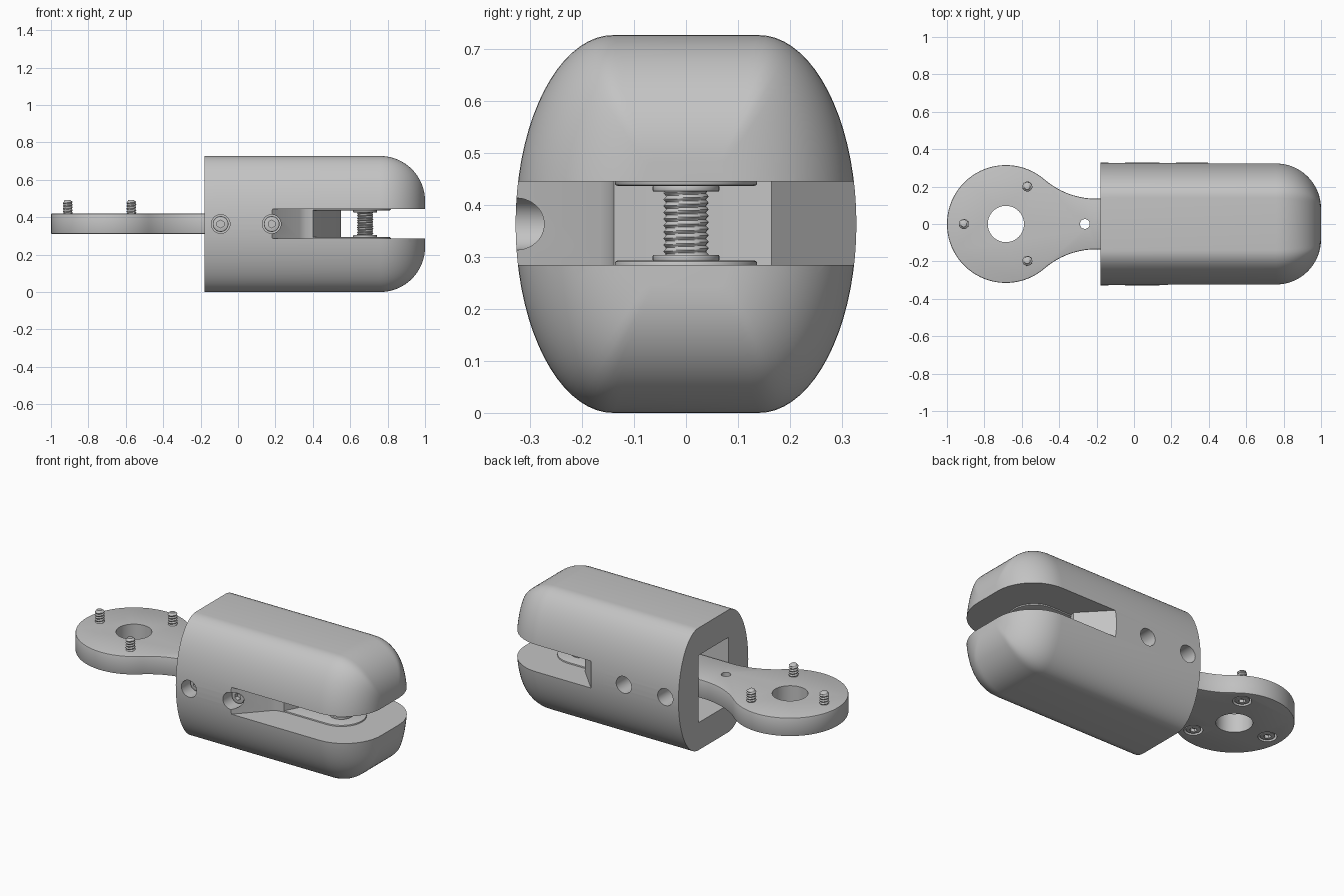
import bpy, bmesh, math
from mathutils import Matrix, Vector

if "Cube" in bpy.data.objects:
    bpy.data.objects.remove(bpy.data.objects["Cube"], do_unlink=True)

grey = bpy.data.materials.new("plain grey")
grey.use_nodes = True
COLOUR = (0.55, 0.55, 0.55, 1)
grey.diffuse_color = COLOUR
grey.node_tree.nodes["Principled BSDF"].inputs["Base Color"].default_value = COLOUR

MID = 0.3635  # height of the centre plane
TAU = 2 * math.pi


def make(name, bm):
    bmesh.ops.recalc_face_normals(bm, faces=bm.faces)
    mesh = bpy.data.meshes.new(name)
    bm.to_mesh(mesh)
    bm.free()
    mesh.materials.append(grey)
    ob = bpy.data.objects.new(name, mesh)
    bpy.context.collection.objects.link(ob)
    return ob


def loft(name, rings):
    """Skin a list of equal closed rings and cap both ends."""
    bm = bmesh.new()
    rows = [[bm.verts.new(p) for p in ring] for ring in rings]
    n = len(rows[0])
    for a, b in zip(rows, rows[1:]):
        for i in range(n):
            j = (i + 1) % n
            bm.faces.new((a[i], a[j], b[j], b[i]))
    bm.faces.new(rows[0])
    bm.faces.new(rows[-1])
    return make(name, bm)


def plate(name, outline, z0, z1):
    return loft(name, [[(x, y, z) for x, y in outline] for z in (z0, z1)])


def rod(name, centre, radius, length, axis="Z", sides=40):
    bm = bmesh.new()
    turn = Matrix.Rotation(math.pi / 2, 4, "X") if axis == "Y" else Matrix()
    bmesh.ops.create_cone(bm, cap_ends=True, segments=sides, radius1=radius,
                          radius2=radius, depth=length,
                          matrix=Matrix.Translation(centre) @ turn)
    return make(name, bm)


def bake(ob):
    dg = bpy.context.evaluated_depsgraph_get()
    mesh = bpy.data.meshes.new_from_object(ob.evaluated_get(dg))
    ob.modifiers.clear()
    ob.data = mesh


def cut(ob, *cutters):
    for c in cutters:
        m = ob.modifiers.new("cut", "BOOLEAN")
        m.object, m.operation, m.solver = c, "DIFFERENCE", "EXACT"
        bake(ob)
        bpy.data.objects.remove(c, do_unlink=True)


def soften(ob, width):
    m = ob.modifiers.new("soften", "BEVEL")
    m.width, m.segments, m.limit_method = width, 2, "ANGLE"
    m.angle_limit = math.radians(50)
    bake(ob)


def smooth(ob, angle=35):
    bpy.ops.object.select_all(action="DESELECT")
    ob.select_set(True)
    bpy.context.view_layer.objects.active = ob
    bpy.ops.object.shade_smooth_by_angle(angle=math.radians(angle))


def arc(cx, cy, r, a0, a1, n):
    return [(cx + r * math.cos(a0 + (a1 - a0) * i / n),
             cy + r * math.sin(a0 + (a1 - a0) * i / n)) for i in range(n + 1)]


def thread(name, x, y, z0, z1, radius, pitch, depth, tip=0.0):
    """Threaded shank: a helical ridge with an optional tapered tip."""
    sides, rows = 24, int((z1 - z0) / pitch * 6)
    rings = []
    for k in range(rows + 1):
        z = z0 + (z1 - z0) * k / rows
        taper = min(1, 0.6 + 0.4 * (z1 - z) / tip) if tip else 1
        ring = []
        for i in range(sides):
            wave = abs(((z - z0) / pitch - i / sides) % 1 * 2 - 1)
            r = (radius - depth * wave) * taper
            ring.append((x + r * math.cos(TAU * i / sides),
                         y + r * math.sin(TAU * i / sides), z))
        rings.append(ring)
    smooth(loft(name, rings), 40)


def screw_head(name, centre, radius, length, axis, face):
    """Round head with a hexagonal socket on the side given by face."""
    head = rod(name, centre, radius, length, axis)
    soften(head, radius * 0.15)
    socket = Vector(centre) + Vector(face) * length * 0.5
    cut(head, rod("socket", socket, radius * 0.5, length, axis, 6))
    smooth(head)


# Housing: flat-topped oval section, end rounded by insetting the section
half = arc(0.14, 0, 1, -math.pi / 2, math.pi / 2, 36)
right = [(0.14 + 0.188 * (x - 0.14), MID * y) for x, y in half]
section = right + [(-x, -y) for x, y in right]
planes = []
for (ay, az), (by, bz) in zip(section, section[1:] + section[:1]):
    n = Vector((bz - az, ay - by)).normalized()
    planes.append((n, n.dot(Vector((ay, az)))))


def inset_ring(x, d):
    ring = []
    for p in section:
        u = Vector(p)
        t = min((h - d) / n.dot(u) for n, h in planes if n.dot(u) > 1e-6)
        ring.append((x, u.x * t, MID + u.y * t))
    return ring


R = 0.24
rings = [inset_ring(-0.18, 0)]
for i in range(17):
    a = math.pi / 2 * i / 16
    rings.append(inset_ring(1 - R + R * math.sin(a), R * (1 - math.cos(a))))
housing = loft("housing", rings)

# Slot with slanted ends, rear socket and the side screw holes
slot = plate("slot", [(0.168, -0.34), (0.33, -0.165), (0.36, -0.145), (0.40, -0.139),
                      (0.545, 0.137), (0.55, 0.165), (0.383, 0.34),
                      (1.1, 0.34), (1.1, -0.34)], 0.285, 0.445)
rear = plate("rear", [(-0.3, -0.14), (0.1, -0.14), (0.1, 0.14), (-0.3, 0.14)],
             MID - 0.2, MID + 0.2)
SCREW_X = (-0.093, 0.18)
holes = [rod("hole", (x, s * 0.3, MID), 0.05, 0.22, "Y")
         for x in SCREW_X for s in (-1, 1)]
cut(housing, slot, rear, *holes)
smooth(housing, 30)

for i, x in enumerate(SCREW_X):
    screw_head(f"side_screw_{i + 1}", (x, -0.235, MID), 0.042, 0.05, "Y", (0, -1, 0))
    smooth(rod(f"side_shank_{i + 1}", (x, 0, MID), 0.025, 0.44, "Y"))

# Arm: round pad blended into a straight neck
C, PAD, NECK, FIL = -0.685, 0.315, 0.135, 0.428
join = math.atan2(NECK + FIL, -0.2 - C)
upper = [(0.09, NECK)] + arc(-0.2, NECK + FIL, FIL, -math.pi / 2, join - math.pi, 16)
pad = arc(C, 0, PAD, join, TAU - join, 56)
arm = plate("arm", upper + pad[1:-1] + [(x, -y) for x, y in reversed(upper)], 0.31, 0.42)
soften(arm, 0.006)
PINS = [(-0.91, 0), (-0.57, 0.2), (-0.57, -0.197)]
cut(arm, rod("bore", (C, 0, MID), 0.097, 0.3, sides=56),
    rod("pin_hole", (-0.263, 0, MID), 0.026, 0.3),
    *[rod("recess", (x, y, 0.31), 0.05, 0.07) for x, y in PINS])
smooth(arm, 30)

# Mounting screws through the pad
for i, (x, y) in enumerate(PINS):
    thread(f"pad_screw_{i + 1}", x, y, 0.34, 0.492, 0.027, 0.015, 0.006, tip=0.01)
    screw_head(f"pad_screw_head_{i + 1}", (x, y, 0.33), 0.041, 0.036, "Z", (0, 0, -1))

# Fork cheeks, washers and threaded axle in the slot
AXLE = 0.68
cheek = [(0.3, -0.137)] + arc(AXLE, 0, 0.137, -math.pi / 2, math.pi / 2, 32) + [(0.3, 0.137)]
for name, side in (("lower", -1), ("upper", 1)):
    z = [MID + 0.0015 + side * d for d in (0.072, 0.1)]
    tongue = plate(f"{name}_cheek", cheek, min(z), max(z))
    soften(tongue, 0.005)
    smooth(tongue, 30)
    washer = rod(f"{name}_washer", (AXLE, 0, MID + 0.0015 + side * 0.067), 0.064, 0.012)
    soften(washer, 0.002)
    smooth(washer)
thread("axle", AXLE, 0, 0.295, 0.435, 0.044, 0.0125, 0.006)
